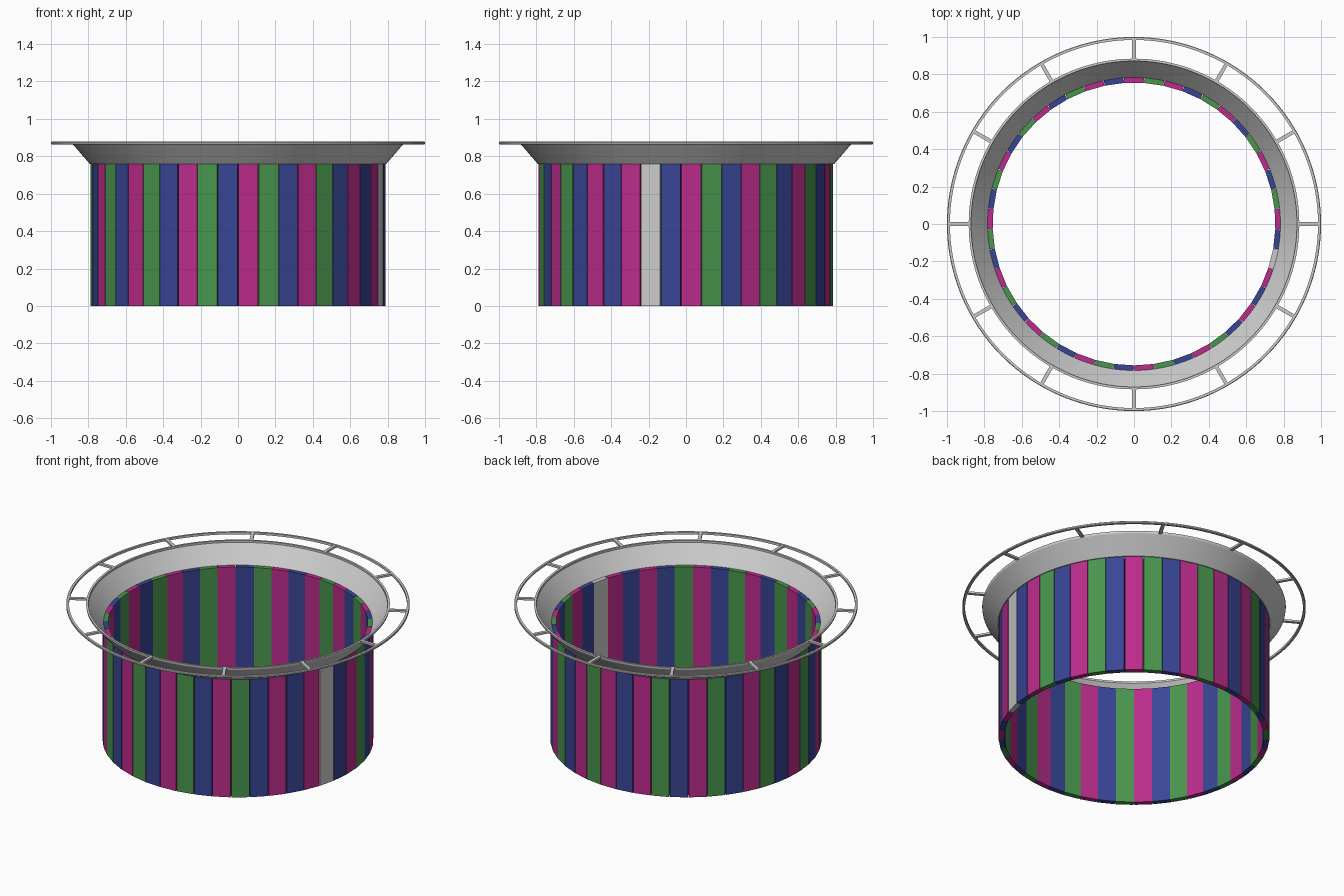
import bpy, bmesh
from math import sin, cos, tan, radians, pi
from mathutils import Matrix

if "Cube" in bpy.data.objects:
    bpy.data.objects.remove(bpy.data.objects["Cube"])

def material(name, rgb):
    m = bpy.data.materials.new(name)
    m.diffuse_color = (*rgb, 1)
    m.use_nodes = True
    m.node_tree.nodes["Principled BSDF"].inputs["Base Color"].default_value = m.diffuse_color
    return m

MATS = {
    "p": material("magenta", (0.50, 0.025, 0.26)),
    "g": material("green", (0.065, 0.30, 0.075)),
    "b": material("blue", (0.04, 0.06, 0.30)),
}

def finish(bm, name, mat=None):
    bmesh.ops.recalc_face_normals(bm, faces=bm.faces[:])
    me = bpy.data.meshes.new(name)
    bm.to_mesh(me)
    bm.free()
    ob = bpy.data.objects.new(name, me)
    bpy.context.collection.objects.link(ob)
    if mat:
        me.materials.append(mat)
    return ob

def box(name, r0, r1, width, z0, z1, angle, mat=None):
    """Box reaching from radius r0 to r1, turned about the z axis."""
    bm = bmesh.new()
    bmesh.ops.create_cube(bm, size=1)
    bm.transform(Matrix.Rotation(angle, 4, 'Z')
                 @ Matrix.Translation(((r0 + r1) / 2, 0, (z0 + z1) / 2))
                 @ Matrix.Diagonal((r1 - r0, width, z1 - z0, 1)))
    return finish(bm, name, mat)

def revolve(name, profile, n=128):
    """Closed (radius, z) profile swept round the z axis."""
    bm = bmesh.new()
    rings = [[bm.verts.new((r * cos(2 * pi * i / n), r * sin(2 * pi * i / n), z))
              for r, z in profile] for i in range(n)]
    k = len(profile)
    for i in range(n):
        a, b = rings[i], rings[(i + 1) % n]
        for j in range(k):
            bm.faces.new((a[j], b[j], b[(j + 1) % k], a[(j + 1) % k]))
    ob = finish(bm, name)
    bpy.ops.object.select_all(action='DESELECT')
    ob.select_set(True)
    bpy.context.view_layer.objects.active = ob
    bpy.ops.object.shade_smooth_by_angle(angle=radians(30))
    return ob

# Wall panels: 45 upright slabs, counter-clockwise from 2 degrees ("." = plain grey)
COLOURS = "pgbpgbpgbpgp" + "bpgbpgbpgb" + "pgb" * 6 + "pbp.b"
N = len(COLOURS)
R_IN, R_OUT = 0.754, 0.787
for i, c in enumerate(COLOURS):
    box("wall_panel", R_IN, R_OUT, 2 * R_IN * tan(pi / N), 0, 0.76,
        radians(2) + 2 * pi * i / N, MATS.get(c))

# Flared collar above the wall
revolve("flared_collar", [(0.783, 0.76), (0.793, 0.76), (0.882, 0.863),
                          (0.884, 0.877), (0.871, 0.877), (0.871, 0.865)])

# Outer hoop
revolve("outer_hoop", [(0.984, 0.864), (0.997, 0.864), (1.0, 0.867),
                       (1.0, 0.875), (0.997, 0.878), (0.984, 0.878)])

# Spokes joining collar and hoop
for i in range(12):
    box("spoke", 0.878, 0.988, 0.02, 0.865, 0.877, i * pi / 6)
